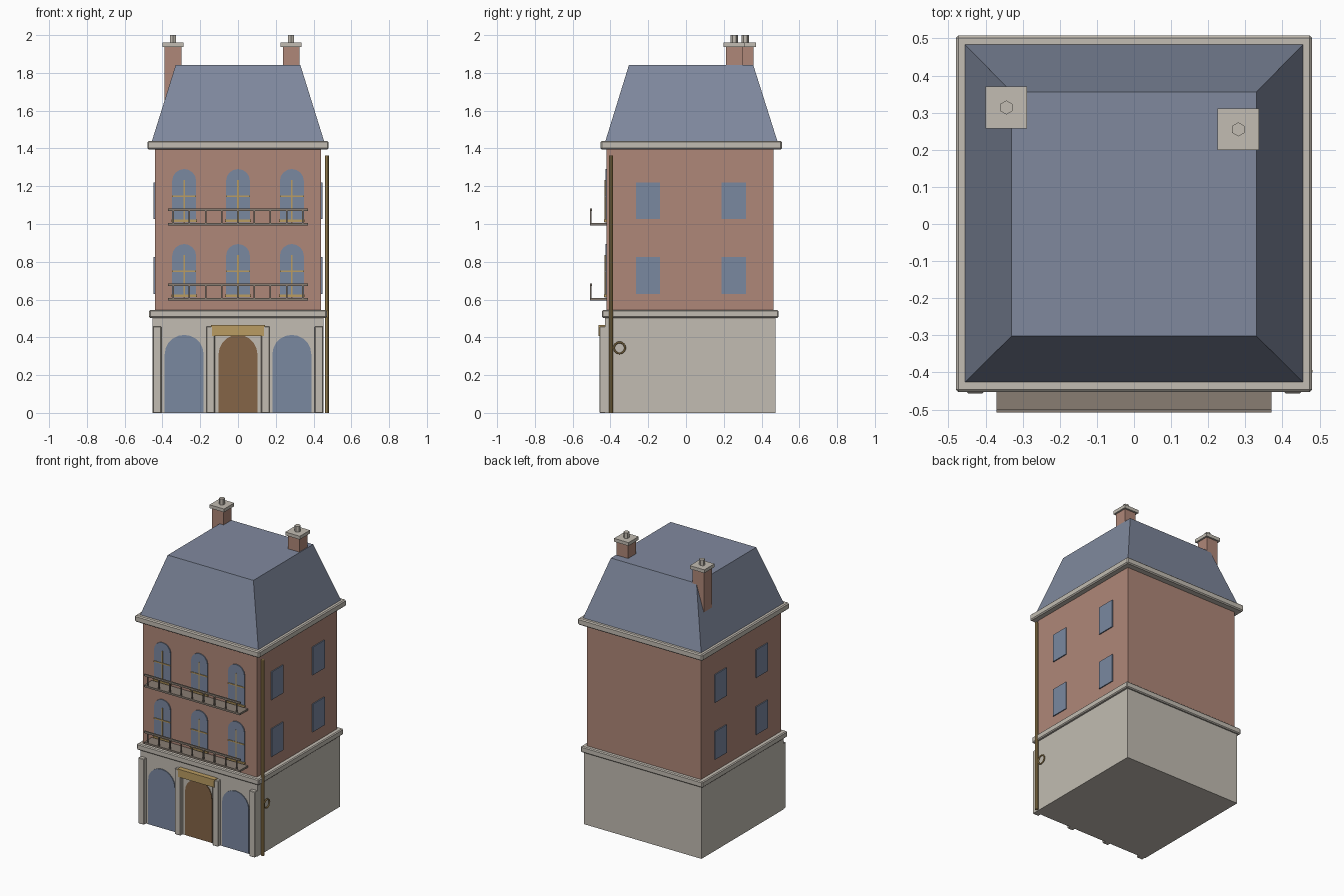
import bpy, bmesh, math
from mathutils import Vector

old = bpy.data.objects.get("Cube")
if old:
    bpy.data.objects.remove(old, do_unlink=True)


def material(name, rgb):
    lin = [((c / 255 + 0.055) / 1.055) ** 2.4 for c in rgb]
    m = bpy.data.materials.new(name)
    m.use_nodes = True
    m.diffuse_color = (*lin, 1)
    m.node_tree.nodes["Principled BSDF"].inputs["Base Color"].default_value = (*lin, 1)
    return m


STONE = material("pale stone", (194, 188, 178))
BRICK = material("red brick", (175, 135, 120))
SLATE = material("blue slate", (128, 137, 158))
GLASS = material("window glass", (122, 136, 160))
WOOD = material("door wood", (133, 101, 71))
GOLD = material("brass", (186, 156, 98))
IRON = material("balcony iron", (136, 125, 114))


def finish(name, bm, mat, bevel=0):
    bmesh.ops.recalc_face_normals(bm, faces=bm.faces)
    mesh = bpy.data.meshes.new(name)
    bm.to_mesh(mesh)
    bm.free()
    ob = bpy.data.objects.new(name, mesh)
    bpy.context.collection.objects.link(ob)
    mesh.materials.append(mat)
    if bevel:
        mod = ob.modifiers.new("Bevel", "BEVEL")
        mod.width = bevel
        mod.segments = 1
    return ob


def box(name, x, y, z, mat, bevel=0, top=None):
    """Box from (min, max) ranges; top gives other x and y ranges for the upper face."""
    bm = bmesh.new()
    bmesh.ops.create_cube(bm, size=1)
    for v in bm.verts:
        i, j, k = (int(c > 0) for c in v.co)
        rx, ry = top if (top and k) else (x, y)
        v.co = (rx[i], ry[j], z[k])
    return finish(name, bm, mat, bevel)


def around(c, half):
    return (c - half, c + half)


def rod(name, x, y, z, radius, mat, sides):
    bm = bmesh.new()
    bmesh.ops.create_cone(bm, cap_ends=True, segments=sides, radius1=radius,
                          radius2=radius, depth=z[1] - z[0])
    bmesh.ops.translate(bm, vec=(x, y, sum(z) / 2), verts=bm.verts)
    return finish(name, bm, mat)


def arch(name, x, half, bottom, top, y, mat, steps=8):
    """Round-headed panel facing the front."""
    spring = top - half
    pts = [(x - half, bottom), (x + half, bottom)]
    for i in range(steps + 1):
        a = math.pi * i / steps
        pts.append((x + half * math.cos(a), spring + half * math.sin(a)))
    bm = bmesh.new()
    face = bm.faces.new([bm.verts.new((px, y[0], pz)) for px, pz in pts])
    ext = bmesh.ops.extrude_face_region(bm, geom=[face])
    moved = [g for g in ext["geom"] if isinstance(g, bmesh.types.BMVert)]
    bmesh.ops.translate(bm, vec=Vector((0, y[1] - y[0], 0)), verts=moved)
    return finish(name, bm, mat)


# Main masses
box("ground_floor", (-.452, .452), (-.43, .475), (0, .505), STONE)
box("lower_cornice", (-.47, .47), (-.445, .49), (.503, .545), STONE, .006)
box("upper_floors", (-.44, .44), (-.42, .463), (.54, 1.4), BRICK)
box("roof_cornice", (-.48, .48), (-.453, .508), (1.395, 1.44), STONE, .007)
box("mansard_roof", (-.456, .456), (-.427, .484), (1.438, 1.842), SLATE,
    top=((-.33, .33), (-.302, .356)))

# Chimneys
for side, x, y in (("right", -.344, .314), ("left", .281, .255)):
    box(side + "_chimney", around(x, .044), around(y, .044), (1.5, 1.94), BRICK)
    box(side + "_chimney_cap", around(x, .056), around(y, .056), (1.937, 1.96), STONE)
    rod(side + "_chimney_pot", x, y, (1.955, 2.0), .019, STONE, 6)

# Shopfront
columns = (-.285, 0, .285)
for x in columns:
    name, mat = ("shop_window", GLASS) if x else ("front_door", WOOD)
    arch(name, x, .103, .003, .413, (-.436, -.428), mat, 10)
for x in (-.428, -.145, .145, .428):
    box("pilaster", around(x, .022), (-.457, -.425), (0, .458), STONE, .003)
box("door_sign", (-.138, .138), (-.462, -.425), (.408, .456), GOLD)
box("door_sign_trim", (-.144, .144), (-.464, -.425), (.454, .464), GOLD)

# Upper storeys: windows, glazing bars, balconies
for base in (.61, 1.01):
    shift = base - .61 if base < 1 else .397
    for x in columns:
        arch("arched_window", x, .0635, .61 + shift, .894 + shift, (-.427, -.418), GLASS)
        box("glazing_bar", around(x, .004), (-.431, -.425), (.612 + shift, .836 + shift), GOLD)
        box("glazing_crossbar", around(x, .0635), (-.431, -.425), around(.75 + shift, .004), GOLD)
        box("window_sill", around(x, .068), (-.434, -.419), around(.62 + shift, .006), GOLD)
    box("balcony_floor", (-.37, .37), (-.508, -.418), (.594 + shift, .607 + shift), IRON)
    box("balcony_rail", (-.37, .37), (-.508, -.498), (.671 + shift, .684 + shift), IRON)
    for i in range(9):
        box("baluster", around(-.343 + i * .0857, .004), (-.507, -.499),
            (.605 + shift, .673 + shift), IRON)
    # Side windows on both walls
    for s in (-1, 1):
        for y in (-.201, .253):
            box("side_window", sorted((s * .438, s * .447)), around(y, .064),
                (.629 + shift, .824 + shift), GLASS)

# Drainpipe and ring on the left wall
pipe = rod("drainpipe", .47, -.397, (0, 1.362), .011, GOLD, 10)
bpy.ops.mesh.primitive_torus_add(location=(.469, -.352, .344), rotation=(0, math.pi / 2, 0),
                                 major_radius=.029, minor_radius=.005,
                                 major_segments=24, minor_segments=8)
ring = bpy.context.object
ring.name = "wall_ring"
ring.data.materials.append(GOLD)
for ob in (pipe, ring):
    bpy.ops.object.select_all(action="DESELECT")
    ob.select_set(True)
    bpy.context.view_layer.objects.active = ob
    bpy.ops.object.shade_smooth_by_angle()
